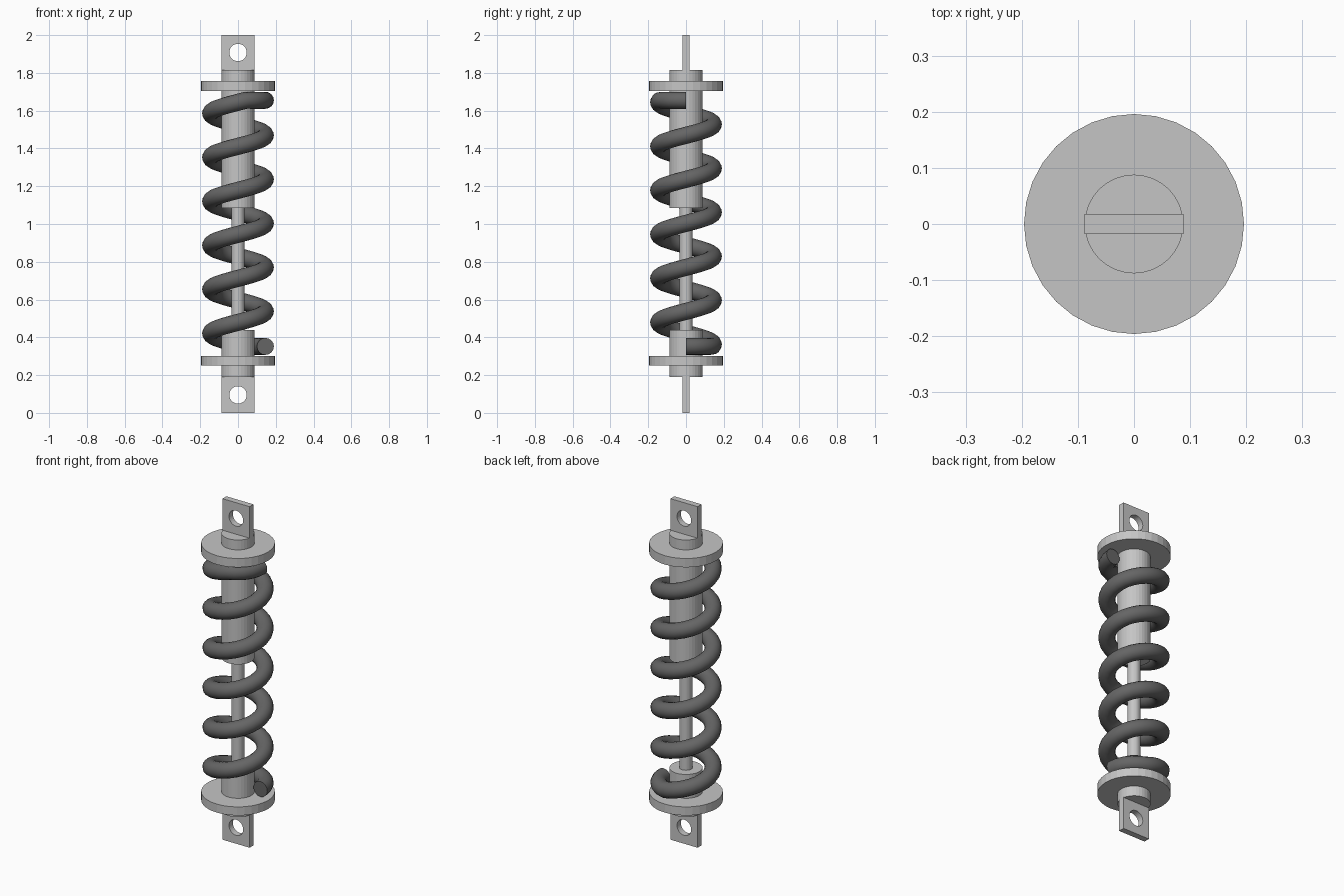
import bpy, bmesh, math
from mathutils import Vector

if "Cube" in bpy.data.objects:
    bpy.data.objects.remove(bpy.data.objects["Cube"])


def material(name, value):
    m = bpy.data.materials.new(name)
    m.diffuse_color = (value, value, value, 1)
    m.use_nodes = True
    m.node_tree.nodes["Principled BSDF"].inputs["Base Color"].default_value = m.diffuse_color
    return m


METAL = material("light grey metal", 0.56)
STEEL = material("dark grey spring steel", 0.13)


def finish(name, bm, mat):
    bmesh.ops.recalc_face_normals(bm, faces=bm.faces)
    mesh = bpy.data.meshes.new(name)
    bm.to_mesh(mesh)
    bm.free()
    mesh.materials.append(mat)
    ob = bpy.data.objects.new(name, mesh)
    bpy.context.collection.objects.link(ob)
    return ob


def cylinder(name, radius, z0, z1, sides=32):
    bm = bmesh.new()
    bmesh.ops.create_cone(bm, cap_ends=True, segments=sides, radius1=radius,
                          radius2=radius, depth=z1 - z0)
    bmesh.ops.translate(bm, verts=bm.verts, vec=(0, 0, (z0 + z1) / 2))
    return finish(name, bm, METAL)


def eye_plate(name, z0, z1, hole_z, half_w=0.088, half_t=0.018, hole_r=0.046, n=32):
    """Flat mounting tab with a round hole through y."""
    bm = bmesh.new()
    mid, half_h = (z0 + z1) / 2, (z1 - z0) / 2
    corners = [(sx * half_w, mid + sz * half_h)
               for sx, sz in ((-1, -1), (1, -1), (1, 1), (-1, 1))]
    circle = [(hole_r * math.cos(math.tau * i / n), hole_z + hole_r * math.sin(math.tau * i / n))
              for i in range(n)]
    edges = []
    for loop in (corners, circle):
        vs = [bm.verts.new((x, -half_t, z)) for x, z in loop]
        edges += [bm.edges.new((vs[i - 1], vs[i])) for i in range(len(vs))]
    bmesh.ops.triangle_fill(bm, edges=edges, use_beauty=True)
    ext = bmesh.ops.extrude_face_region(bm, geom=bm.faces[:], use_keep_orig=True)
    bmesh.ops.translate(bm, vec=(0, 2 * half_t, 0),
                        verts=[g for g in ext["geom"] if isinstance(g, bmesh.types.BMVert)])
    bmesh.ops.dissolve_limit(bm, angle_limit=0.01, verts=bm.verts, edges=bm.edges)
    return finish(name, bm, METAL)


def coil_spring(name, radius=0.145, wire=0.045, turns=6, pitch=0.233,
                low=0.352, high=1.655, per_turn=24, sides=16):
    """Helix whose end quarter turns lie flat against the seats."""
    bm = bmesh.new()
    rings = []
    mid = (low + high) / 2
    for i in range(turns * per_turn + 1):
        t = i / per_turn
        z = min(max(mid + pitch * (t - turns / 2), low), high)
        a = math.tau * t
        out = Vector((math.cos(a), math.sin(a), 0))
        flat = z in (low, high)
        tangent = Vector((-math.sin(a), math.cos(a),
                          0 if flat else pitch / (math.tau * radius))).normalized()
        up = out.cross(tangent)
        centre = out * radius + Vector((0, 0, z))
        rings.append([bm.verts.new(centre + wire * (out * math.cos(b) + up * math.sin(b)))
                      for b in (math.tau * k / sides for k in range(sides))])
    for r0, r1 in zip(rings, rings[1:]):
        for k in range(sides):
            bm.faces.new((r0[k - 1], r0[k], r1[k], r1[k - 1]))
    bm.faces.new(rings[0])
    bm.faces.new(rings[-1])
    ob = finish(name, bm, STEEL)
    bpy.context.view_layer.objects.active = ob
    ob.select_set(True)
    bpy.ops.object.shade_smooth_by_angle(angle=math.radians(40))
    ob.select_set(False)


# Damper body, rod and lower mount
cylinder("damper_body", 0.088, 1.085, 1.815)
cylinder("piston_rod", 0.035, 0.43, 1.095)
cylinder("lower_mount", 0.088, 0.19, 0.44)

# Spring seats
cylinder("lower_spring_seat", 0.196, 0.25, 0.30)
cylinder("upper_spring_seat", 0.196, 1.705, 1.757)

# Mounting eyes
eye_plate("lower_eye_plate", 0.0, 0.192, 0.095)
eye_plate("upper_eye_plate", 1.813, 2.0, 1.908)

# Spring
coil_spring("coil_spring")
